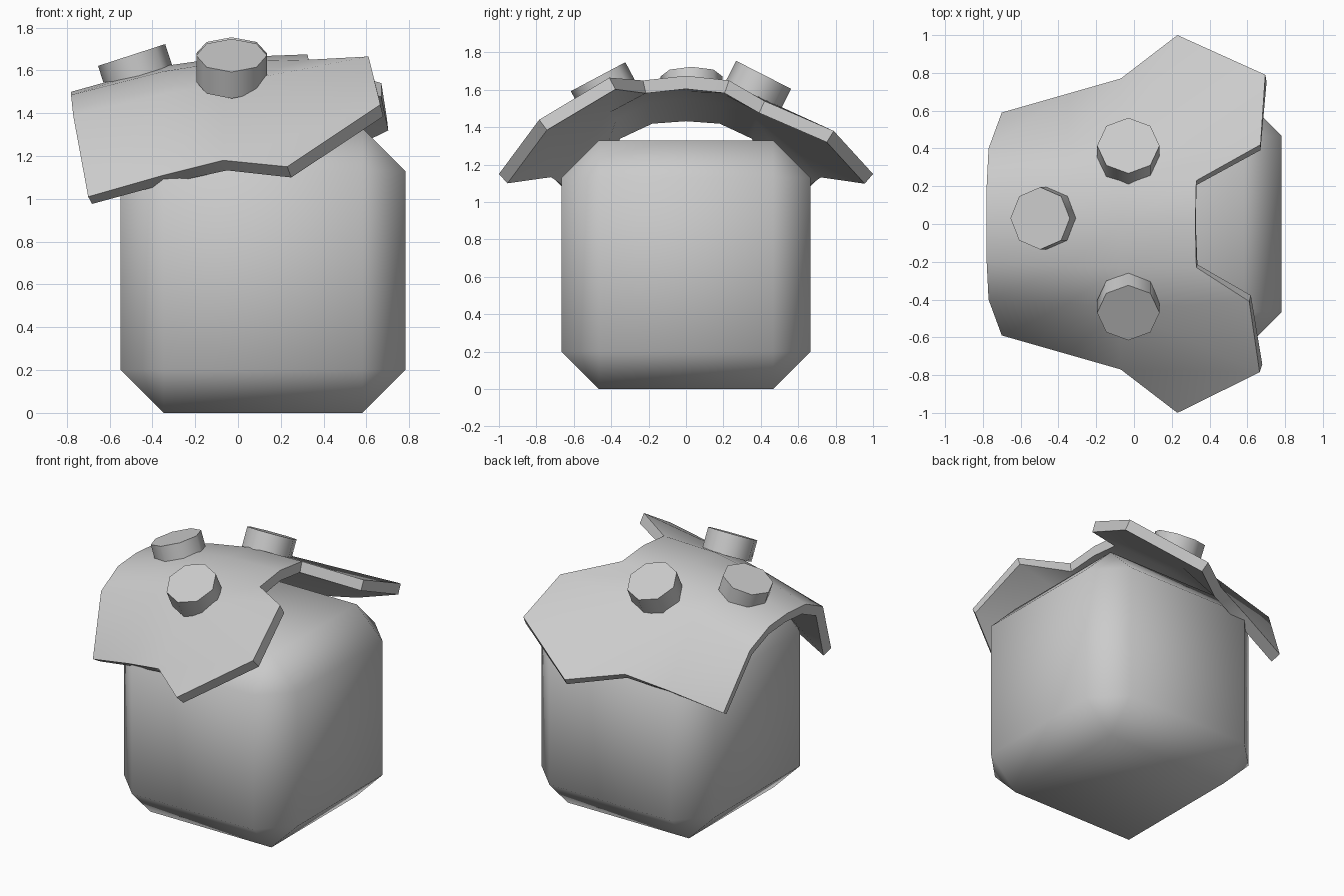
import bpy, bmesh
from math import radians
from mathutils import Vector, Euler

if "Cube" in bpy.data.objects:
    bpy.data.objects.remove(bpy.data.objects["Cube"])


def mesh_object(name, bm, smooth_angle):
    bmesh.ops.recalc_face_normals(bm, faces=bm.faces[:])
    me = bpy.data.meshes.new(name)
    bm.to_mesh(me)
    bm.free()
    ob = bpy.data.objects.new(name, me)
    bpy.context.collection.objects.link(ob)
    bpy.ops.object.select_all(action='DESELECT')
    ob.select_set(True)
    bpy.context.view_layer.objects.active = ob
    bpy.ops.object.shade_smooth_by_angle(angle=radians(smooth_angle))
    return ob


# Chamfered block body
bm = bmesh.new()
bmesh.ops.create_cube(bm, size=1.33)
bmesh.ops.translate(bm, verts=bm.verts[:], vec=(0.117, 0, 0.665))
bmesh.ops.bevel(bm, geom=bm.edges[:], offset=0.2, segments=1, affect='EDGES', profile=0.5)
mesh_object("body", bm, 60)

# Draped cap: ribs run from the centre line out to the hem
ribs = [
    [(-0.78, 0, 1.50), (-0.78, 0.20, 1.485), (-0.77, 0.40, 1.39), (-0.70, 0.59, 1.01)],
    [(-0.35, 0, 1.62), (-0.35, 0.22, 1.595), (-0.35, 0.42, 1.49), (-0.35, 0.69, 1.11)],
    [(-0.07, 0, 1.66), (-0.07, 0.23, 1.64), (-0.07, 0.45, 1.535), (-0.07, 0.77, 1.18)],
]
flaps = {  # inner corner, outer corner, tip of each side flap
    -1: [(0.61, 0.41, 1.665), (0.665, 0.785, 1.44), (0.23, 1.0, 1.15)],
    1: [(0.67, 0.42, 1.54), (0.695, 0.79, 1.38), (0.23, 1.0, 1.15)],
}
bm = bmesh.new()
for s in (-1, 1):
    def vert(p):
        return bm.verts.new((p[0], s * p[1], p[2]))

    def face(*vs):
        # keep the outside facing up on both halves
        bm.faces.new(vs if s > 0 else vs[::-1])
    g = [[vert(p) for p in rib] for rib in ribs]
    for a, b in zip(g, g[1:]):
        for j in range(3):
            face(a[j], b[j], b[j + 1], a[j + 1])
    mid, edge = vert((0.325, 0, 1.675)), vert((0.33, 0.23, 1.65))
    inner, outer, tip = [vert(p) for p in flaps[s]]
    last = g[-1]
    face(last[0], mid, edge, last[1])
    face(last[1], edge, inner, last[2])
    face(last[2], inner, outer)
    face(last[2], outer, tip, last[3])
bmesh.ops.remove_doubles(bm, verts=bm.verts[:], dist=0.001)
bmesh.ops.recalc_face_normals(bm, faces=bm.faces[:])
if sum(f.normal.z for f in bm.faces) < 0:
    bmesh.ops.reverse_faces(bm, faces=bm.faces[:])
me = bpy.data.meshes.new("cap")
bm.to_mesh(me)
bm.free()
cap = bpy.data.objects.new("cap", me)
bpy.context.collection.objects.link(cap)
solid = cap.modifiers.new("thickness", 'SOLIDIFY')
solid.thickness = 0.07
solid.offset = -1
solid.use_even_offset = True
bpy.ops.object.select_all(action='DESELECT')
cap.select_set(True)
bpy.context.view_layer.objects.active = cap
bpy.ops.object.modifier_apply(modifier="thickness")
bpy.ops.object.shade_smooth_by_angle(angle=radians(50))


# Eight-sided studs on the cap, placed by the centre of the top disc
def stud(name, top, rot):
    depth = 0.14
    e = Euler([radians(a) for a in rot])
    m = e.to_matrix().to_4x4()
    m.translation = Vector(top) - e.to_matrix() @ Vector((0, 0, depth / 2))
    bm = bmesh.new()
    bmesh.ops.create_cone(bm, cap_ends=True, segments=8, radius1=0.165, radius2=0.165,
                          depth=depth, matrix=m)
    mesh_object(name, bm, 60)


stud("front_stud", (-0.03, -0.47, 1.67), (28, 0, 0))
stud("back_stud", (-0.03, 0.415, 1.68), (-27, 0, 0))
stud("left_stud", (-0.497, 0.03, 1.672), (0, -18, 0))
